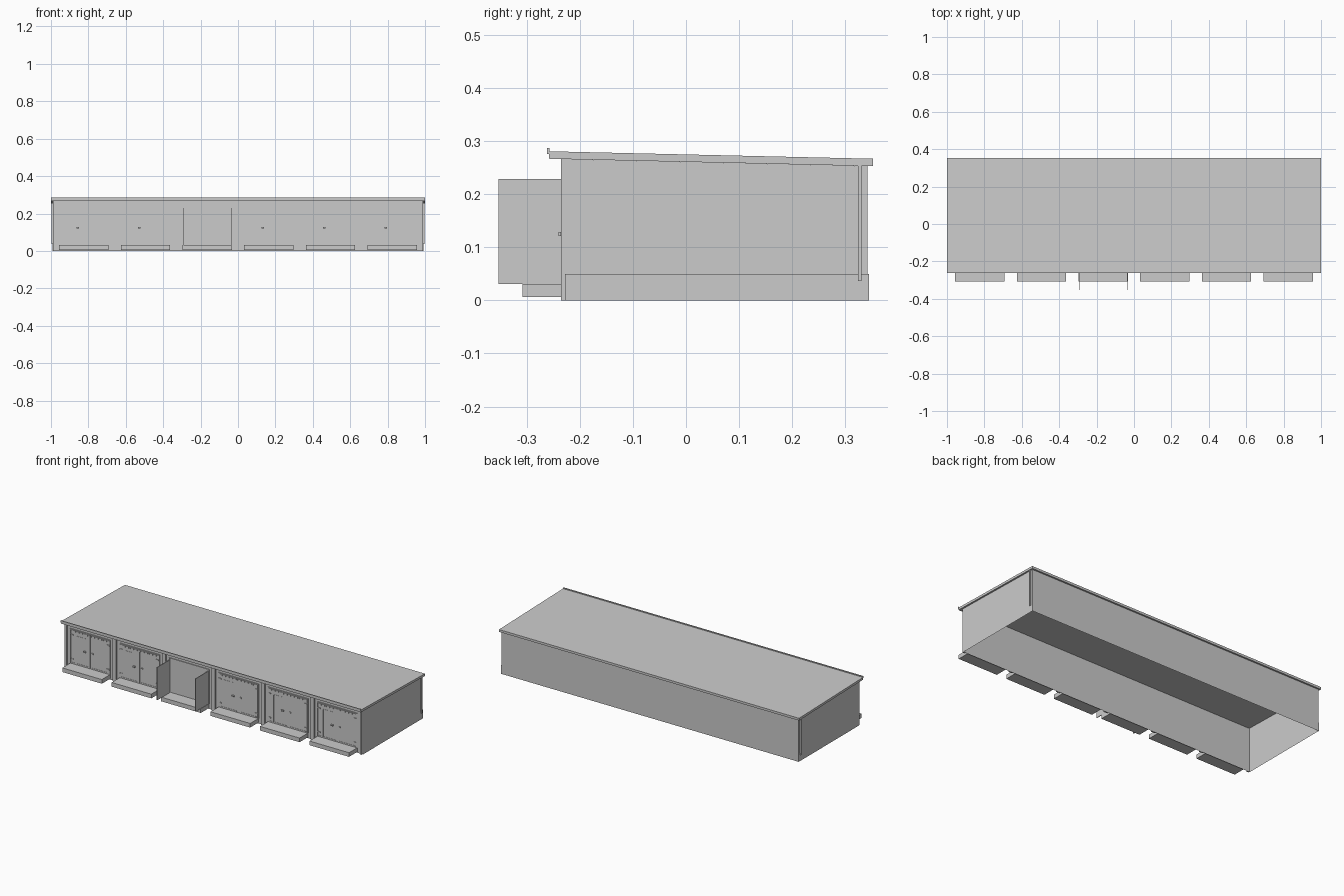
import bpy, bmesh

if "Cube" in bpy.data.objects:
    bpy.data.objects.remove(bpy.data.objects["Cube"])

ROOF_X = 1.0
WALL_X = 0.99
Y_FRONT, Y_BACK = -0.228, 0.342


def roof_under(y):
    return 0.267 - 0.0230 * (y + 0.258)


def finish(name, bm):
    mesh = bpy.data.meshes.new(name)
    bm.normal_update()
    bm.to_mesh(mesh)
    bm.free()
    obj = bpy.data.objects.new(name, mesh)
    bpy.context.collection.objects.link(obj)
    return obj


def boxes(name, items):
    """One object from (x0, x1, y0, y1, z0, z1) boxes."""
    bm = bmesh.new()
    for x0, x1, y0, y1, z0, z1 in items:
        verts = bmesh.ops.create_cube(bm, size=1)["verts"]
        for v in verts:
            v.co = (x1 if v.co.x > 0 else x0,
                    y1 if v.co.y > 0 else y0,
                    z1 if v.co.z > 0 else z0)
    return finish(name, bm)


def extrude_x(name, profile, x0, x1):
    """Solid from a (y, z) profile swept along x."""
    bm = bmesh.new()
    face = bm.faces.new([bm.verts.new((x0, y, z)) for y, z in profile])
    new = bmesh.ops.extrude_face_region(bm, geom=[face])["geom"]
    for v in new:
        if isinstance(v, bmesh.types.BMVert):
            v.co.x = x1
    bmesh.ops.recalc_face_normals(bm, faces=bm.faces)
    return finish(name, bm)


def wall_ring(name, x, y0, y1, z0, top, closed=True):
    """Thin wall sheets around the plan, open above and below."""
    plan = [(x, y0), (x, y1), (-x, y1), (-x, y0)]
    bm = bmesh.new()
    low = [bm.verts.new((px, py, z0)) for px, py in plan]
    high = [bm.verts.new((px, py, top(py))) for px, py in plan]
    for i in range(4 if closed else 3):
        j = (i + 1) % 4
        bm.faces.new((low[i], low[j], high[j], high[i]))
    return finish(name, bm)


# Hollow building shell and slightly proud plinth
wall_ring("walls", WALL_X, Y_FRONT, Y_BACK, 0, roof_under)
wall_ring("plinth", WALL_X + 0.003, Y_FRONT, Y_BACK + 0.003, 0, lambda y: 0.05, False)

# Sloping roof slab with raised front trim
extrude_x("roof", [(-0.258, 0.267), (0.352, 0.253), (0.352, 0.267), (-0.258, 0.281)],
          -ROOF_X, ROOF_X)
boxes("roof_front_trim", [(-ROOF_X, ROOF_X, -0.262, -0.257, 0.276, 0.287)])

# Downpipes near the back corners
boxes("downpipes", [(min(s * 0.99, s * 0.998), max(s * 0.99, s * 0.998), 0.324, 0.331, 0.037, 0.257)
                    for s in (-1, 1)])

# Pillars between the bays and lintel above the doors
pillars = []
for i in range(7):
    x = (i - 3) * 0.33
    pillars.append((max(x - 0.013, -WALL_X), min(x + 0.013, WALL_X), -0.236, Y_FRONT, 0, 0.2665))
boxes("pillars", pillars)

for i in range(6):
    cx = (i - 2.5) * 0.3295
    n = str(i + 1)
    l, r = cx - 0.13, cx + 0.13

    # Entrance slab
    boxes("entrance_slab_" + n, [(cx - 0.132, cx + 0.132, -0.308, Y_FRONT, 0.006, 0.031)])

    # Door frame
    boxes("door_frame_" + n, [
        (l - 0.004, l, -0.232, Y_FRONT, 0.031, 0.239),
        (r, r + 0.004, -0.232, Y_FRONT, 0.031, 0.239),
        (l, r, -0.232, Y_FRONT, 0.235, 0.239)])

    # Third bay has its two leaves standing open
    if i == 2:
        boxes("open_door_leaves", [
            (l, l + 0.004, -0.353, -0.230, 0.031, 0.229),
            (r - 0.004, r, -0.353, -0.230, 0.031, 0.229)])
        continue

    # Closed pair of leaves with a narrow centre gap
    boxes("door_leaves_" + n, [
        (l + 0.001, cx - 0.001, -0.2315, Y_FRONT, 0.031, 0.233),
        (cx + 0.001, r - 0.001, -0.2315, Y_FRONT, 0.031, 0.233)])

    # Centre cover strip and wicket door outline
    w0, w1 = cx - 0.095, cx - 0.002
    boxes("door_trim_" + n, [
        (cx - 0.002, cx + 0.002, -0.234, -0.231, 0.035, 0.230),
        (w0, w0 + 0.002, -0.233, -0.231, 0.040, 0.205),
        (w0, w1 - 0.03, -0.233, -0.231, 0.203, 0.205),
        (l + 0.01, cx - 0.01, -0.233, -0.231, 0.036, 0.040),
        (cx + 0.01, r - 0.01, -0.233, -0.231, 0.036, 0.040)])

    # Hinges on both outer edges
    boxes("hinges_" + n, [(x, x + 0.018, -0.235, -0.231, z - 0.003, z + 0.003)
                          for x in (l, r - 0.018) for z in (0.06, 0.205)])

    # Handles
    boxes("handles_" + n, [
        (cx - 0.040, cx - 0.026, -0.240, -0.231, 0.121, 0.129),
        (cx + 0.012, cx + 0.022, -0.237, -0.231, 0.121, 0.129)])

    # Row of vent slats along the top of the door
    boxes("vent_slats_" + n, [(cx + (k - 9.5) * 0.0115 - 0.003, cx + (k - 9.5) * 0.0115 + 0.003,
                               -0.234, -0.231, 0.224, 0.233) for k in range(20)])
